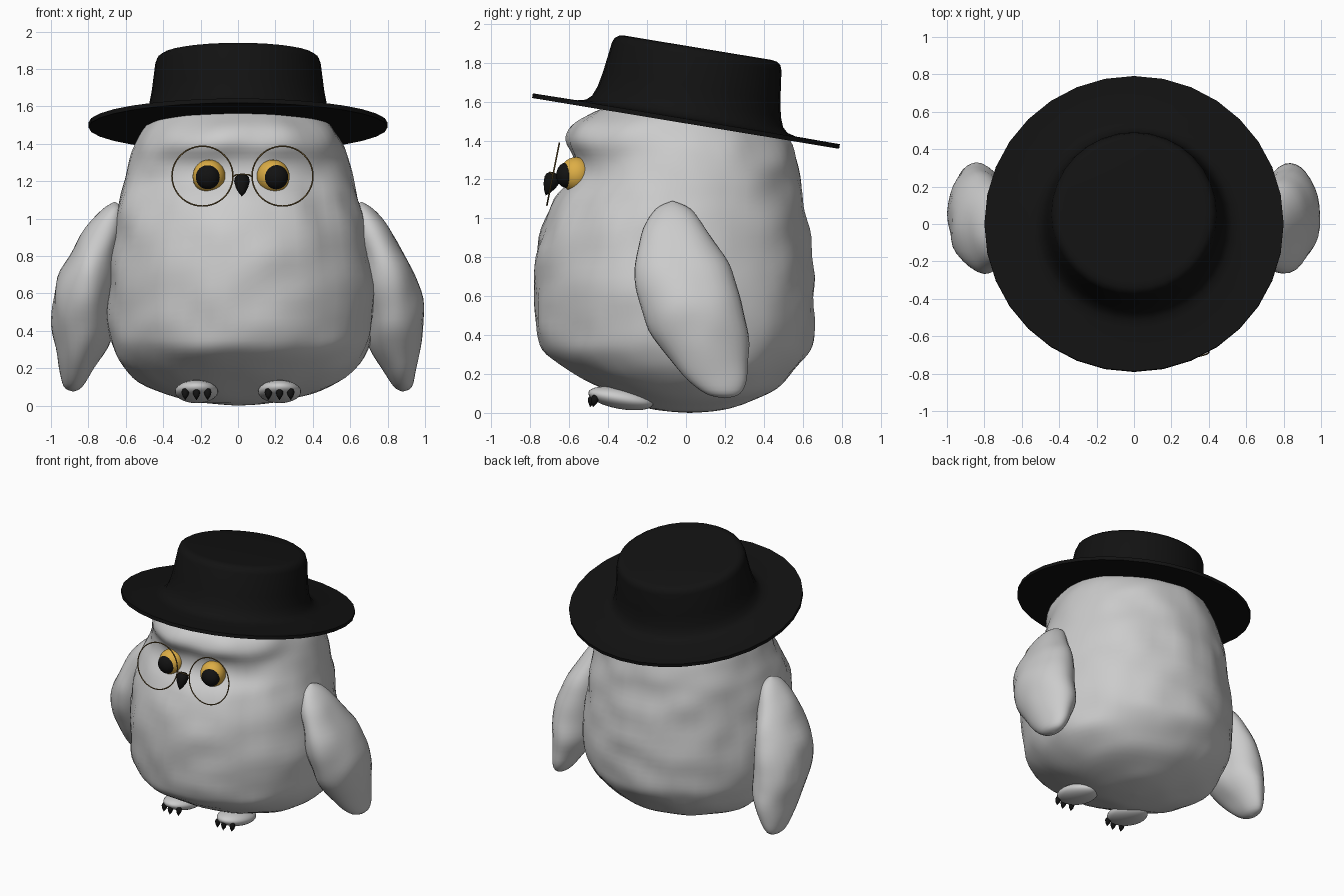
import bpy, bmesh
from math import sin, cos, pi, radians
from mathutils import Vector, noise

if "Cube" in bpy.data.objects:
    bpy.data.objects.remove(bpy.data.objects["Cube"])


def material(name, rgb):
    m = bpy.data.materials.new(name)
    m.diffuse_color = (*rgb, 1)
    m.use_nodes = True
    m.node_tree.nodes["Principled BSDF"].inputs["Base Color"].default_value = m.diffuse_color
    return m


BLACK = material("black", (0.006, 0.006, 0.006))
AMBER = material("amber", (0.72, 0.42, 0.06))
BRASS = material("brass", (0.16, 0.10, 0.03))


def finish(ob, name, mat=None, angle=60):
    ob.name = name
    if mat:
        ob.data.materials.append(mat)
    bpy.ops.object.select_all(action='DESELECT')
    ob.select_set(True)
    bpy.context.view_layer.objects.active = ob
    bpy.ops.object.shade_smooth_by_angle(angle=radians(angle))
    return ob


def skin(name, rings, mat=None, angle=60):
    """Bridge equal rings of points, weld the poles."""
    bm = bmesh.new()
    vs = [[bm.verts.new(p) for p in r] for r in rings]
    n = len(rings[0])
    for a, b in zip(vs, vs[1:]):
        for i in range(n):
            j = (i + 1) % n
            bm.faces.new((a[i], a[j], b[j], b[i]))
    bmesh.ops.remove_doubles(bm, verts=bm.verts, dist=1e-5)
    bmesh.ops.recalc_face_normals(bm, faces=bm.faces)
    me = bpy.data.meshes.new(name)
    bm.to_mesh(me)
    bm.free()
    ob = bpy.data.objects.new(name, me)
    bpy.context.collection.objects.link(ob)
    return finish(ob, name, mat, angle)


def loft(name, secs, bump, freq, n=56, sub=4):
    """Smooth stack of ovals (z, x0, x1, y0, y1) with plush-like lumps."""
    s = [Vector(k) for k in secs]
    rows = []
    for i in range(len(s) - 1):
        p0, p1, p2, p3 = s[max(i - 1, 0)], s[i], s[i + 1], s[min(i + 2, len(s) - 1)]
        for t in (k / sub for k in range(sub)):
            rows.append(0.5 * (2 * p1 + (p2 - p0) * t + (2 * p0 - 5 * p1 + 4 * p2 - p3) * t * t
                               + (3 * p1 - p0 - 3 * p2 + p3) * t ** 3))
    rows.append(s[-1])
    rings = []
    for z, x0, x1, y0, y1 in rows:
        ring = []
        for k in range(n):
            a = 2 * pi * k / n
            p = Vector(((x0 + x1) / 2 + (x1 - x0) / 2 * cos(a),
                        (y0 + y1) / 2 + (y1 - y0) / 2 * sin(a), z))
            f = min(1, (x1 - x0) / 0.2) * bump * noise.noise(p * freq)
            ring.append(p + Vector((cos(a), sin(a), 0)) * f)
        rings.append(ring)
    return skin(name, rings)


def lathe(name, profile, n, mat, loc, rot_x, angle=40):
    rings = [[(r * cos(2 * pi * k / n), r * sin(2 * pi * k / n), h) for k in range(n)]
             for r, h in profile]
    ob = skin(name, rings, mat, angle)
    ob.location = loc
    ob.rotation_euler.x = radians(rot_x)
    return ob


def ball(name, loc, scale, mat=None, rot_x=0):
    bpy.ops.mesh.primitive_uv_sphere_add(segments=32, ring_count=16, radius=1, location=loc,
                                         rotation=(radians(rot_x), 0, 0))
    ob = bpy.context.object
    ob.scale = scale
    return finish(ob, name, mat)


# Body with brow and eye hollow
loft("body", [
    (0.0, 0, 0, 0.02, 0.02), (0.008, -.12, .12, -.10, .14), (0.03, -.27, .27, -.22, .24),
    (0.1, -.48, .49, -.38, .42), (0.2, -.61, .63, -.57, .54), (0.3, -.67, .69, -.72, .625),
    (0.4, -.695, .72, -.76, .655), (0.55, -.70, .735, -.775, .665), (0.75, -.69, .72, -.775, .65),
    (0.95, -.67, .69, -.74, .63), (1.1, -.64, .655, -.67, .605), (1.2, -.61, .63, -.59, .585),
    (1.3, -.58, .60, -.575, .565), (1.4, -.545, .56, -.62, .53), (1.48, -.50, .51, -.58, .46),
    (1.55, -.44, .445, -.46, .40), (1.62, -.34, .34, -.30, .32), (1.67, -.2, .2, -.16, .2),
    (1.69, 0, 0, 0.02, 0.02)], 0.022, 5.5)

# Wings
for side, name in ((1, "wing_left"), (-1, "wing_right")):
    secs = [(0.075, .88, .88, .2, .2), (0.10, .835, .93, .10, .28), (0.2, .77, .955, -.02, .32),
            (0.35, .69, .98, -.14, .325), (0.5, .67, .995, -.22, .30), (0.65, .65, .97, -.258, .26),
            (0.8, .64, .90, -.25, .20), (0.95, .61, .81, -.215, .10), (1.05, .61, .725, -.155, .02),
            (1.09, .66, .66, -.07, -.07)]
    loft(name, [(z, side * a, side * b, c, d) for z, a, b, c, d in secs], 0.012, 6, n=32)

# Feet and claws
for side, name in ((1, "left"), (-1, "right")):
    cx = side * 0.222
    ball("foot_" + name, (cx, -.335, .075), (.115, .17, .055), rot_x=-10)
    for i in (-1, 0, 1):
        y = -.485 + abs(i) * 0.015
        lathe(f"claw_{name}_{i + 2}", [(0, .03), (.014, .022), (.02, .005), (.015, -.015), (0, -.038)],
              12, BLACK, (cx + i * .06, y, .066), -12, 60)

# Eyes
for x, px, name in ((-.155, -.16, "left"), (.188, .202, "right")):
    ball("eye_" + name, (x, -.565, 1.225), (.088, .085, .09), AMBER)
    ball("pupil_" + name, (px, -.612, 1.222), (.066, .055, .066), BLACK)

# Beak
lathe("beak", [(0, .055), (.022, .052), (.038, .038), (.042, .018), (.034, -.015), (.018, -.048), (0, -.07)],
      20, BLACK, (.021, -.695, 1.183), -22, 60)

# Spectacles
for x, name in ((-.19, "left"), (.238, "right")):
    bpy.ops.mesh.primitive_torus_add(major_radius=.163, minor_radius=.004, major_segments=56,
                                     minor_segments=8, location=(x, -.683, 1.227),
                                     rotation=(radians(78.7), 0, 0))
    finish(bpy.context.object, "spectacle_rim_" + name, BRASS)
cu = bpy.data.curves.new("spectacle_bridge", 'CURVE')
cu.dimensions = '3D'
cu.bevel_depth = .004
sp = cu.splines.new('POLY')
sp.points.add(4)
for p, (x, y, z) in zip(sp.points, [(-.027, -.683, 1.225), (-.01, -.695, 1.234), (.024, -.70, 1.237),
                                    (.058, -.695, 1.234), (.075, -.683, 1.225)]):
    p.co = (x, y, z, 1)
cu.materials.append(BRASS)
bpy.context.collection.objects.link(bpy.data.objects.new("spectacle_bridge", cu))

# Tilted flat-topped hat
lathe("hat", [(.45, -.012), (.8, -.012), (.8, .012), (.57, .014), (.525, .025), (.498, .05), (.478, .1),
              (.462, .18), (.442, .335), (.432, .362), (.41, .378), (.38, .382), (0, .382)],
      32, BLACK, (0, 0, 1.5), -9.4)
